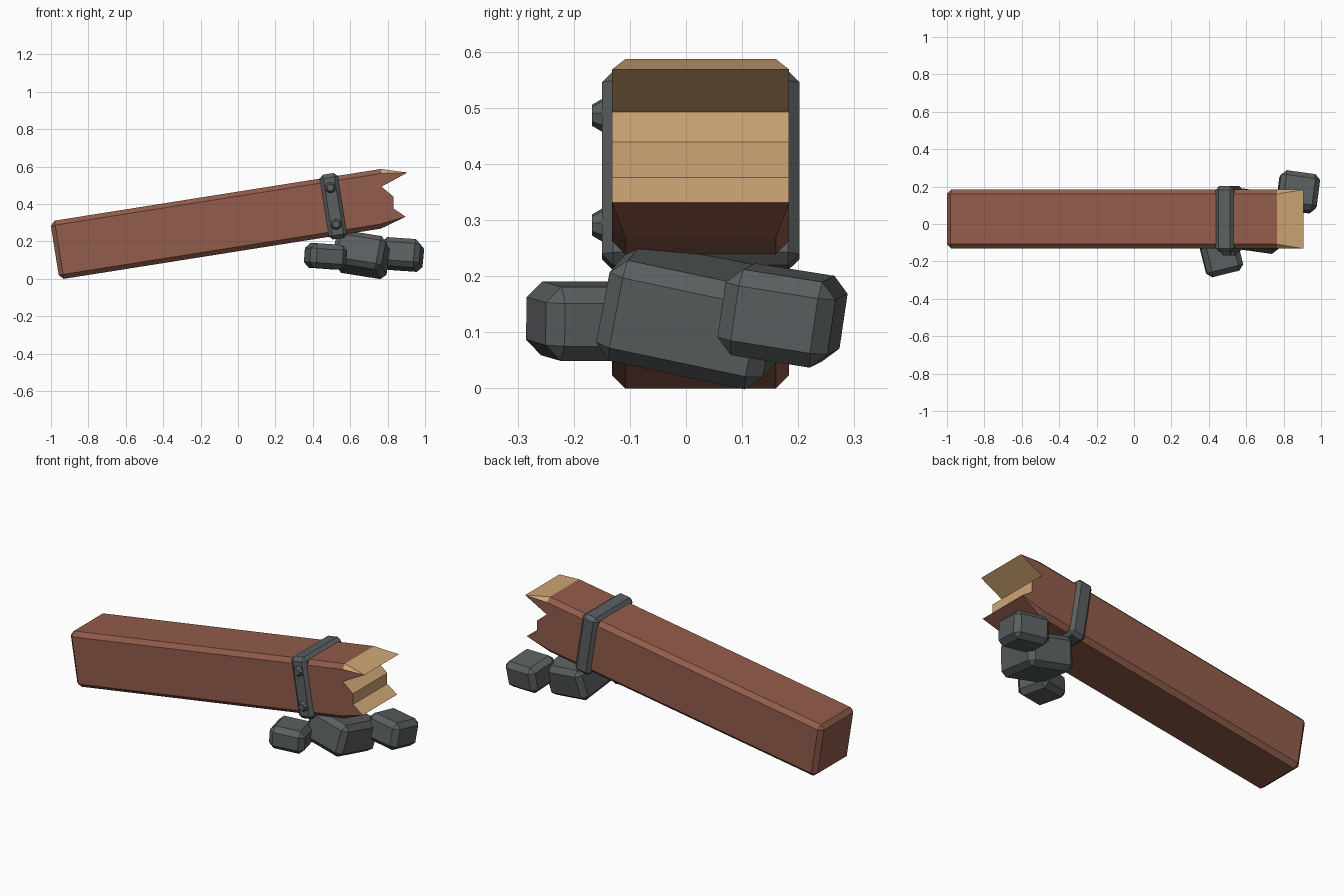
import bpy, bmesh, math
from mathutils import Matrix, Vector, Euler

if "Cube" in bpy.data.objects:
    bpy.data.objects.remove(bpy.data.objects["Cube"])


def material(name, rgb):
    m = bpy.data.materials.new(name)
    m.diffuse_color = (*rgb, 1)
    m.use_nodes = True
    m.node_tree.nodes["Principled BSDF"].inputs["Base Color"].default_value = m.diffuse_color
    return m


WOOD = material("brown wood", (0.29, 0.108, 0.07))
SPLIT = material("split pale wood", (0.62, 0.385, 0.18))
GREY = material("dark grey", (0.105, 0.115, 0.117))

# Beam frame: local x runs along the beam, local z up through it
BEAM = Matrix.Translation((-0.955, 0, -0.004)) @ Matrix.Rotation(math.radians(-9), 4, 'Y')


def finish(name, bm, matrix, mats):
    me = bpy.data.meshes.new(name)
    bm.to_mesh(me)
    bm.free()
    for m in mats:
        me.materials.append(m)
    ob = bpy.data.objects.new(name, me)
    ob.matrix_world = matrix
    bpy.context.collection.objects.link(ob)
    return ob


def chamfered_box(name, matrix, size, bevel):
    bm = bmesh.new()
    bmesh.ops.create_cube(bm, size=1, matrix=Matrix.Diagonal((*size, 1)))
    bmesh.ops.bevel(bm, geom=bm.edges[:], offset=bevel, segments=1, affect='EDGES', profile=0.5)
    return finish(name, bm, matrix, [GREY])


# Broken beam: side outline, each point with its chamfered side-face partner
H, C = 0.315, 0.024
Y0, Y1 = -0.132, 0.184
TOP_U, BOT_U = 1.79, 1.74
outline = [((BOT_U, 0), (BOT_U, C)), ((C, 0), (C, C)), ((0, C), (C, C)),
           ((0, H - C), (C, H - C)), ((C, H), (C, H - C)), ((TOP_U, H), (TOP_U, H - C))]
outline += [(p, p) for p in [(1.928, 0.274), (1.779, 0.221), (1.834, 0.158),
                             (1.824, 0.096), (1.881, 0.042)]]
bm = bmesh.new()
cache = {}


def vert(u, y, v):
    key = (round(u, 4), round(y, 4), round(v, 4))
    if key not in cache:
        cache[key] = bm.verts.new(key)
    return cache[key]


def face(verts):
    verts = list(dict.fromkeys(verts))
    return bm.faces.new(verts) if len(verts) > 2 else None


rows = []
for p, q in outline:
    c = 0 if p == q else C
    rows.append([vert(q[0], Y0, q[1]), vert(p[0], Y0 + c, p[1]),
                 vert(p[0], Y1 - c, p[1]), vert(q[0], Y1, q[1])])
n = len(rows)
for i in range(n):
    a, b = rows[i], rows[(i + 1) % n]
    for k in range(3):
        f = face([a[k], b[k], b[k + 1], a[k + 1]])
        # the torn end is pale, except its underside
        if f and 5 <= i <= 9:
            f.material_index = 1
for k in (0, 3):
    face([r[k] for r in rows])
bmesh.ops.recalc_face_normals(bm, faces=bm.faces[:])
bmesh.ops.triangulate(bm, faces=[f for f in bm.faces if len(f.verts) > 4])
finish("broken_beam", bm, BEAM, [WOOD, SPLIT])

# Metal strap around the beam
chamfered_box("strap", BEAM @ Matrix.Translation((1.508, 0.026, 0.158)), (0.1, 0.352, 0.35), 0.02)

# Two bolt heads on the strap's front
for i, v in enumerate((0.06, 0.258)):
    bm = bmesh.new()
    bmesh.ops.create_cone(bm, cap_ends=True, segments=8, radius1=0.034, radius2=0.019, depth=0.025)
    finish(f"bolt_{i + 1}", bm,
           BEAM @ Matrix.Translation((1.508, -0.155, v)) @ Matrix.Rotation(math.pi / 2, 4, 'X'), [GREY])

# Three rocks propping up the broken end: centre, size, tilt in degrees
rocks = [((0.468, -0.175, 0.12), (0.2, 0.19, 0.132), (0, 4, 14)),
         ((0.66, 0.015, 0.13), (0.27, 0.305, 0.185), (-12, 9, -8)),
         ((0.877, 0.172, 0.13), (0.212, 0.2, 0.155), (-9, 4, -8))]
for i, (loc, size, rot) in enumerate(rocks):
    e = Euler([math.radians(r) for r in rot]).to_matrix().to_4x4()
    chamfered_box(f"rock_{i + 1}", Matrix.Translation(loc) @ e, size, 0.028)
